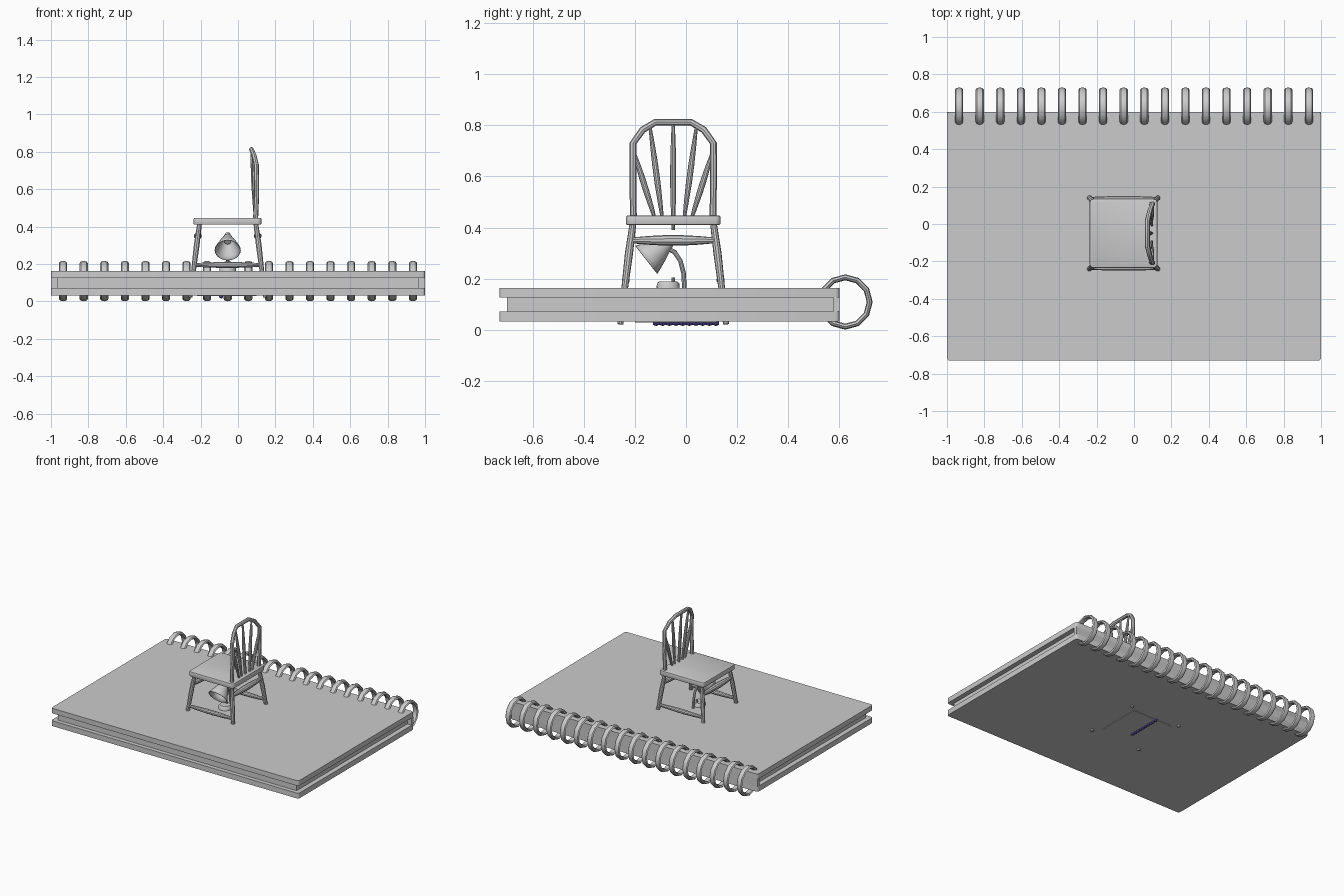
import bpy, bmesh, math
from mathutils import Vector, Matrix

if "Cube" in bpy.data.objects:
    bpy.data.objects.remove(bpy.data.objects["Cube"])


def material(name, rgb):
    m = bpy.data.materials.new(name)
    m.diffuse_color = (*rgb, 1)
    m.use_nodes = True
    m.node_tree.nodes["Principled BSDF"].inputs["Base Color"].default_value = m.diffuse_color
    return m


GREY = material("light grey", (0.6, 0.6, 0.6))
BLUE = material("dark violet blue", (0.10, 0.08, 0.40))


def add_object(name, bm, mat=GREY, smooth=True):
    bmesh.ops.recalc_face_normals(bm, faces=bm.faces[:])
    me = bpy.data.meshes.new(name)
    bm.to_mesh(me)
    bm.free()
    me.materials.append(mat)
    ob = bpy.data.objects.new(name, me)
    bpy.context.collection.objects.link(ob)
    if smooth:
        bpy.ops.object.select_all(action='DESELECT')
        ob.select_set(True)
        bpy.context.view_layer.objects.active = ob
        bpy.ops.object.shade_smooth_by_angle(angle=math.radians(35))
    return ob


def box(name, lo, hi, corner=0.0, edge=0.0):
    """Box from two corners, with optional rounded upright edges and rims."""
    lo, hi = Vector(lo), Vector(hi)
    bm = bmesh.new()
    size = hi - lo
    bmesh.ops.create_cube(bm, size=1, matrix=Matrix.Translation((lo + hi) / 2)
                          @ Matrix.Diagonal((*size, 1)))
    if corner:
        upright = [e for e in bm.edges
                   if abs(e.verts[0].co.z - e.verts[1].co.z) > size.z / 2]
        bmesh.ops.bevel(bm, geom=upright, offset=corner, segments=3,
                        affect='EDGES', profile=0.5)
    if edge:
        rims = [e for e in bm.edges if abs(e.verts[0].co.z - e.verts[1].co.z) < 1e-5]
        rims = [e for e in rims if e.calc_face_angle(0) > 1]
        bmesh.ops.bevel(bm, geom=rims, offset=edge, segments=2,
                        affect='EDGES', profile=0.5)
    return add_object(name, bm)


def tube(name, points, radii, sides=10, cap=True, mat=GREY):
    """Round bar swept along points, with one radius for each point."""
    pts = [Vector(p) for p in points]
    bm = bmesh.new()
    rings = []
    for i, p in enumerate(pts):
        t = (pts[min(i + 1, len(pts) - 1)] - pts[max(i - 1, 0)]).normalized()
        ref = Vector((1, 0, 0)) if abs(t.x) < 0.9 else Vector((0, 1, 0))
        u = t.cross(ref).normalized()
        v = t.cross(u)
        angles = [2 * math.pi * k / sides for k in range(sides)]
        rings.append([bm.verts.new(p + radii[i] * (u * math.cos(a) + v * math.sin(a)))
                      for a in angles])
    for a, b in zip(rings, rings[1:]):
        for k in range(sides):
            j = (k + 1) % sides
            bm.faces.new((a[k], a[j], b[j], b[k]))
    if cap:
        bm.faces.new(rings[0])
        bm.faces.new(rings[-1])
    return add_object(name, bm, mat)


def turned_bar(name, a, b, ends, middle):
    """Straight bar that swells towards its middle."""
    a, b = Vector(a), Vector(b)
    steps = [0, 0.2, 0.4, 0.6, 0.8, 1]
    return tube(name, [a.lerp(b, s) for s in steps],
                [ends + (middle - ends) * math.sin(math.pi * s) for s in steps])


# Notebook: two covers, page block and spine
box("bottom_cover", (-1, -0.73, 0.033), (1, 0.6, 0.072), corner=0.015)
box("top_cover", (-1, -0.73, 0.126), (1, 0.6, 0.163), corner=0.015)
box("page_block", (-0.965, -0.70, 0.072), (0.965, 0.58, 0.126))
box("spine", (-1, 0.577, 0.072), (1, 0.6, 0.126))

# Binding rings: flattened section, upright in the yz plane
for i in range(18):
    bpy.ops.mesh.primitive_torus_add(major_radius=0.0955, minor_radius=0.0115,
                                     major_segments=12, minor_segments=8)
    ring = bpy.context.object
    ring.name = f"binding_ring_{i + 1}"
    ring.data.transform(Matrix.Translation((-0.935 + i * 0.11, 0.623, 0.109))
                        @ Matrix.Rotation(math.pi / 2, 4, 'Y')
                        @ Matrix.Diagonal((1.01, 1, 1.9, 1)))
    ring.data.materials.append(GREY)
    bpy.ops.object.shade_smooth_by_angle(angle=math.radians(35))

# Chair seat
CX, CY = -0.055, -0.05
box("seat", (-0.237, -0.235, 0.41), (0.125, 0.135, 0.447), corner=0.02, edge=0.006)

# Splayed legs reaching through the notebook
for sx in (-1, 1):
    for sy in (-1, 1):
        tube(f"leg_{'back' if sx > 0 else 'front'}_{'left' if sy > 0 else 'right'}",
             [(CX + sx * (0.15 + d), CY + sy * (0.157 + d), z)
              for z, d in ((0.42, 0), (0.3, 0.016), (0.16, 0.033), (0.022, 0.05))],
             [0.013, 0.016, 0.013, 0.012])

# Stretchers: low ones along the sides, high ones across front and back
for s in (-1, 1):
    turned_bar(f"side_stretcher_{'left' if s > 0 else 'right'}",
               (CX - 0.178, CY + s * 0.185, 0.195), (CX + 0.178, CY + s * 0.185, 0.195),
               0.010, 0.016)
    turned_bar(f"cross_stretcher_{'back' if s > 0 else 'front'}",
               (CX + s * 0.16, CY - 0.166, 0.35), (CX + s * 0.16, CY + 0.166, 0.35),
               0.011, 0.021)

# Bent hoop of the backrest, top leaning over the seat
half = [(0.156, 0.44, 0.094), (0.157, 0.58, 0.1), (0.157, 0.73, 0.098),
        (0.12, 0.782, 0.085), (0.07, 0.812, 0.072)]
hoop = [(x, CY - y, z) for y, z, x in [(a, b, c) for a, b, c in half]]
hoop += [(x, CY + y, z) for y, z, x in reversed(half)]
tube("backrest_hoop", hoop, [0.0135] * len(hoop), sides=8)

# Fanned spindles
for y0, y1, z1, x1 in ((0, 0, 0.812, 0.072), (0.042, 0.09, 0.79, 0.08),
                       (0.07, 0.155, 0.70, 0.097)):
    for s in ((-1, 1) if y0 else (1,)):
        turned_bar("spindle", (0.096, CY + s * y0, 0.39 if not y0 else 0.43),
                   (x1, CY + s * y1, z1), 0.006, 0.012)

# Small desk lamp below the seat
LX = -0.055
axis = Vector((0, -0.79, -0.62))
tip = Vector((LX, -0.058, 0.35))
shade = tube("lamp_shade", [tip + axis * d for d in (0, 0.008, 0.03, 0.06, 0.09, 0.122)],
             [0.012, 0.022, 0.03, 0.045, 0.057, 0.07], sides=20, cap=False)
solid = shade.modifiers.new("wall", 'SOLIDIFY')
solid.thickness = 0.004
tube("lamp_socket", [tip - axis * 0.012, tip + axis * 0.05], [0.016, 0.018], sides=12)
tube("lamp_arm", [(LX, -0.075, 0.318), (LX, -0.045, 0.305), (LX, -0.022, 0.27),
                  (LX, -0.009, 0.22), (LX, -0.006, 0.15)], [0.009] * 5)
tube("lamp_base", [(LX, -0.07, 0.15), (LX, -0.07, 0.18), (LX, -0.07, 0.19)],
     [0.046, 0.044, 0.036], sides=20)
tube("lamp_switch", [(LX, -0.05, 0.185), (LX, -0.05, 0.205)], [0.007, 0.006])

# Thin panel and ribbed strip under the notebook
box("underside_panel", (-0.22, -0.20, 0.029), (0.10, 0.12, 0.034))
ribs = 20
tube("ribbed_strip", [(-0.09, -0.13 + 0.26 * i / ribs, 0.026) for i in range(ribs + 1)],
     [0.006 + 0.005 * (i % 2) for i in range(ribs + 1)], sides=8, mat=BLUE)
